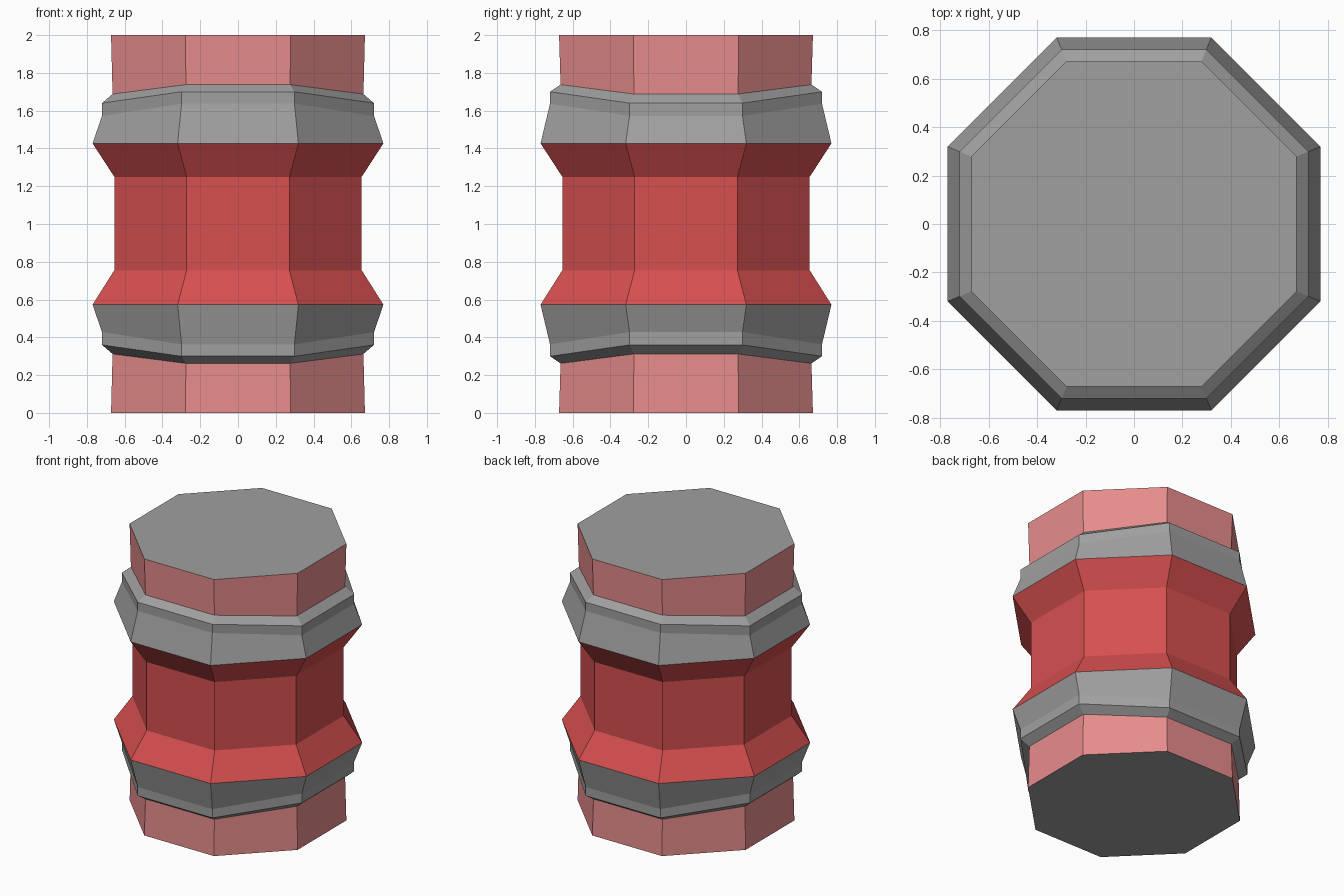
import bpy
import bmesh

cube = bpy.data.objects.get("Cube")
if cube:
    bpy.data.objects.remove(cube)


def make_material(name, color):
    mat = bpy.data.materials.new(name)
    mat.use_nodes = True
    mat.diffuse_color = (*color, 1)
    mat.node_tree.nodes["Principled BSDF"].inputs["Base Color"].default_value = (*color, 1)
    return mat


red = make_material("red", (0.68, 0.08, 0.08))
pink = make_material("pink", (0.82, 0.27, 0.27))
grey = make_material("grey", (0.35, 0.35, 0.35))

MIDDLE = 1.0


def octagon(bm, apothem, height, drop):
    """Octagonal ring; its corners on the x sides sit closer to the middle by drop."""
    h = apothem * 0.415
    a = apothem
    corners = [(a, -h), (a, h), (h, a), (-h, a), (-a, h), (-a, -h), (-h, -a), (h, -a)]
    return [bm.verts.new((x, y, height - (drop if abs(x) > abs(y) else 0)))
            for x, y in corners]


def loft(name, rings, mat, cap_mat=None, flip=False):
    """Skin a stack of rings, optionally capping the last and mirroring below."""
    bm = bmesh.new()
    loops = [octagon(bm, *ring) for ring in rings]
    for low, high in zip(loops, loops[1:]):
        for i in range(8):
            j = (i + 1) % 8
            bm.faces.new((low[i], low[j], high[j], high[i]))
    if cap_mat:
        bm.faces.new(loops[-1]).material_index = 1
    for v in bm.verts:
        v.co.z = MIDDLE + (-v.co.z if flip else v.co.z)
    if flip:
        bmesh.ops.reverse_faces(bm, faces=bm.faces[:])
    mesh = bpy.data.meshes.new(name)
    bm.to_mesh(mesh)
    bm.free()
    mesh.materials.append(mat)
    if cap_mat:
        mesh.materials.append(cap_mat)
    obj = bpy.data.objects.new(name, mesh)
    bpy.context.collection.objects.link(obj)
    return obj


# Rings are (apothem, height from the middle, drop on the x sides)
collar_rings = [(0.77, 0.427, 0), (0.72, 0.637, 0.065), (0.72, 0.7, 0.06), (0.664, 0.738, 0.05)]
end_rings = [(0.664, 0.738, 0.05), (0.672, 1.0, 0)]

# Flared red waist
loft("waist", [(0.77, -0.427, 0), (0.655, -0.245, 0),
               (0.655, 0.25, 0), (0.77, 0.427, 0)], red)

# Matching collars and ends above and below
for side, flip in (("upper", False), ("lower", True)):
    loft(side + "_collar", collar_rings, grey, flip=flip)
    loft(side + "_end", end_rings, pink, cap_mat=grey, flip=flip)
